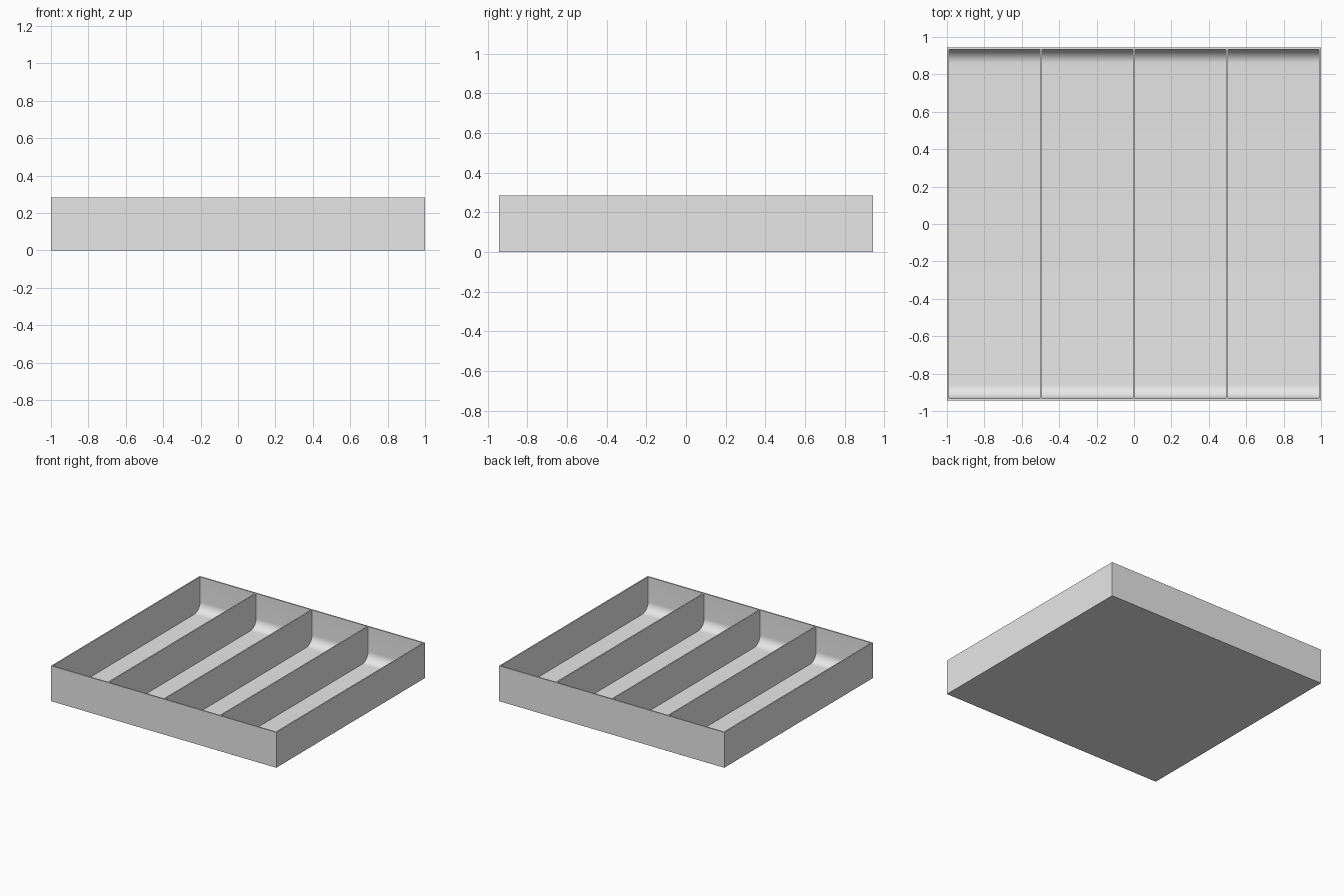
import bpy
import bmesh
from mathutils import Vector

old = bpy.data.objects.get("Cube")
if old:
    bpy.data.objects.remove(old, do_unlink=True)

WIDTH, DEPTH, HEIGHT = 2.0, 1.886, 0.284
WALL = 0.011
FLOOR = 0.011
FILLET = 0.075
BAYS = 4

grey = bpy.data.materials.new("light_grey")
grey.use_nodes = True
grey.diffuse_color = (0.8, 0.8, 0.8, 1)
grey.node_tree.nodes["Principled BSDF"].inputs["Base Color"].default_value = (0.8, 0.8, 0.8, 1)


def box(name, low, high, fillet=0):
    """Axis-aligned box; fillet rounds its two bottom edges that run along x."""
    low, high = Vector(low), Vector(high)
    bm = bmesh.new()
    bmesh.ops.create_cube(bm, size=1)
    for v in bm.verts:
        v.co = (low + high) / 2 + v.co * (high - low)
    if fillet:
        edges = [e for e in bm.edges
                 if all(abs(v.co.z - low.z) < 1e-5 for v in e.verts)
                 and abs(e.verts[0].co.x - e.verts[1].co.x) > 1e-4]
        bmesh.ops.bevel(bm, geom=edges, offset=fillet, segments=12,
                        profile=0.5, affect='EDGES')
    mesh = bpy.data.meshes.new(name)
    bm.to_mesh(mesh)
    bm.free()
    mesh.materials.append(grey)
    obj = bpy.data.objects.new(name, mesh)
    bpy.context.collection.objects.link(obj)
    return obj


# Solid block that becomes the tray
tray = box("divided_tray", (-WIDTH / 2, -DEPTH / 2, 0), (WIDTH / 2, DEPTH / 2, HEIGHT))
bpy.ops.object.select_all(action='DESELECT')
bpy.context.view_layer.objects.active = tray
tray.select_set(True)

# Hollow out four equal compartments with scooped front and back ends
bay = (WIDTH - (BAYS + 1) * WALL) / BAYS
for i in range(BAYS):
    x = -WIDTH / 2 + WALL + i * (bay + WALL)
    cutter = box("compartment_cutter", (x, -DEPTH / 2 + WALL, FLOOR),
                 (x + bay, DEPTH / 2 - WALL, HEIGHT + 0.1), FILLET)
    cutter.hide_render = True
    cut = tray.modifiers.new("compartment", 'BOOLEAN')
    cut.operation = 'DIFFERENCE'
    cut.solver = 'EXACT'
    cut.object = cutter
    bpy.ops.object.modifier_apply(modifier=cut.name)
    bpy.data.objects.remove(cutter, do_unlink=True)

bpy.ops.object.shade_smooth_by_angle(angle=0.5)
